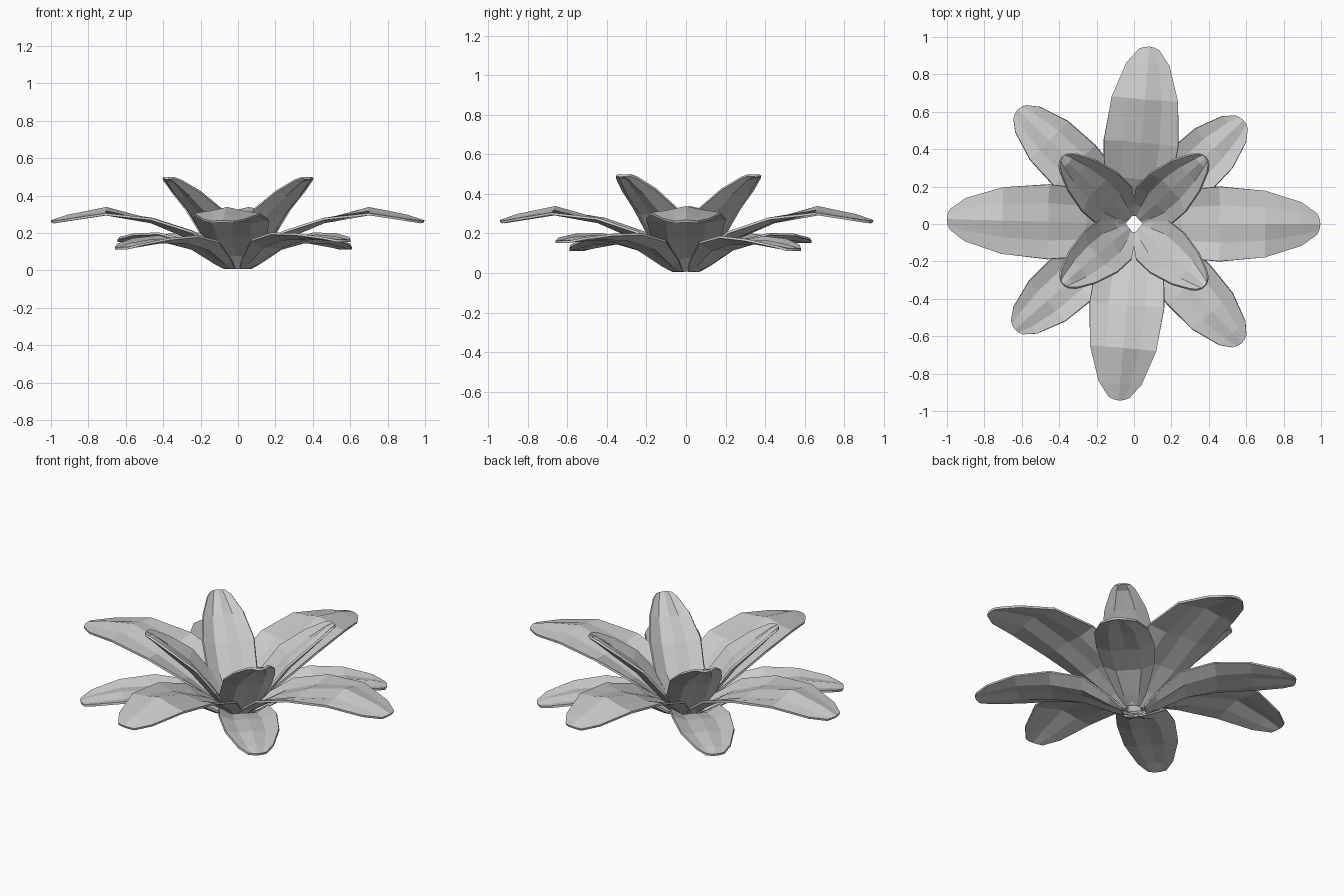
import bpy, math

if "Cube" in bpy.data.objects:
    bpy.data.objects.remove(bpy.data.objects["Cube"])

# Each row: distance from centre, height, half width, edge lift (cup)
LONG = [(.05, .012, .045, .0), (.12, .075, .10, .03), (.26, .17, .18, .04),
        (.46, .26, .20, .015), (.70, .325, .178, -.025), (.90, .285, .115, -.015),
        (.98, .262, .055, -.005)]
LOWER = [(.06, .012, .04, .0), (.13, .04, .08, .02), (.28, .115, .135, .045),
         (.45, .155, .155, .035), (.64, .165, .145, .015), (.80, .15, .095, .005),
         (.86, .138, .05, .0)]
INNER = [(.04, .02, .035, .0), (.09, .07, .085, .02), (.17, .165, .135, .04),
         (.28, .295, .14, .045), (.40, .40, .11, .03), (.485, .475, .065, .01),
         (.51, .492, .042, .005)]
ACROSS = (-1, -.5, 0, .5, 1)
PLEAT = (0, -.006, .008, -.006, 0)   # slight ridge along the middle


def petal(name, rows, angle, scale=1.0, tip_lift=0.0):
    """Thin cupped, pleated petal lofted from rows along its length."""
    ca, sa = math.cos(math.radians(angle)), math.sin(math.radians(angle))
    verts, faces = [], []
    last, n = len(rows) - 1, len(ACROSS)
    for i, (r, z, w, cup) in enumerate(rows):
        a, b = rows[max(i - 1, 0)], rows[min(i + 1, last)]
        dr, dz = b[0] - a[0], b[1] - a[1]
        length = math.hypot(dr, dz)
        nr, nz = -dz / length, dr / length
        for u, pleat in zip(ACROSS, PLEAT):
            # the last row bulges outward to round the tip
            bulge = .015 * (1 - u * u) if i == last else 0
            off = cup * u * u + (pleat if 0 < i < last else 0)
            rr = (r + bulge) * scale + nr * off
            zz = z + nz * off + tip_lift * (r / rows[last][0]) ** 1.5
            s = w * u
            verts.append((rr * ca - s * sa, rr * sa + s * ca, max(zz, .006)))
    for i in range(last):
        for j in range(n - 1):
            k = i * n + j
            faces.append((k, k + n, k + n + 1, k + 1))
    me = bpy.data.meshes.new(name)
    me.from_pydata(verts, [], faces)
    ob = bpy.data.objects.new(name, me)
    bpy.context.collection.objects.link(ob)
    mod = ob.modifiers.new("thickness", 'SOLIDIFY')
    mod.thickness = .012
    mod.offset = 0


# Long arching petals
for i, (a, s) in enumerate([(0, 1), (85, .955), (178.5, 1.005), (265, .95)]):
    petal(f"long_petal_{i}", LONG, a, s)

# Low outer petals on the diagonals, alternately drooping and lifted
for i, (a, s, t) in enumerate([(43.5, .92, -.02), (135.5, .995, .02),
                               (221.5, .97, -.02), (312, .98, .02)]):
    petal(f"lower_petal_{i}", LOWER, a, s, t)

# Short upright petals in the middle
for i, (a, s) in enumerate([(43, 1), (137, 1), (220, .95), (319, .96)]):
    petal(f"inner_petal_{i}", INNER, a, s)
